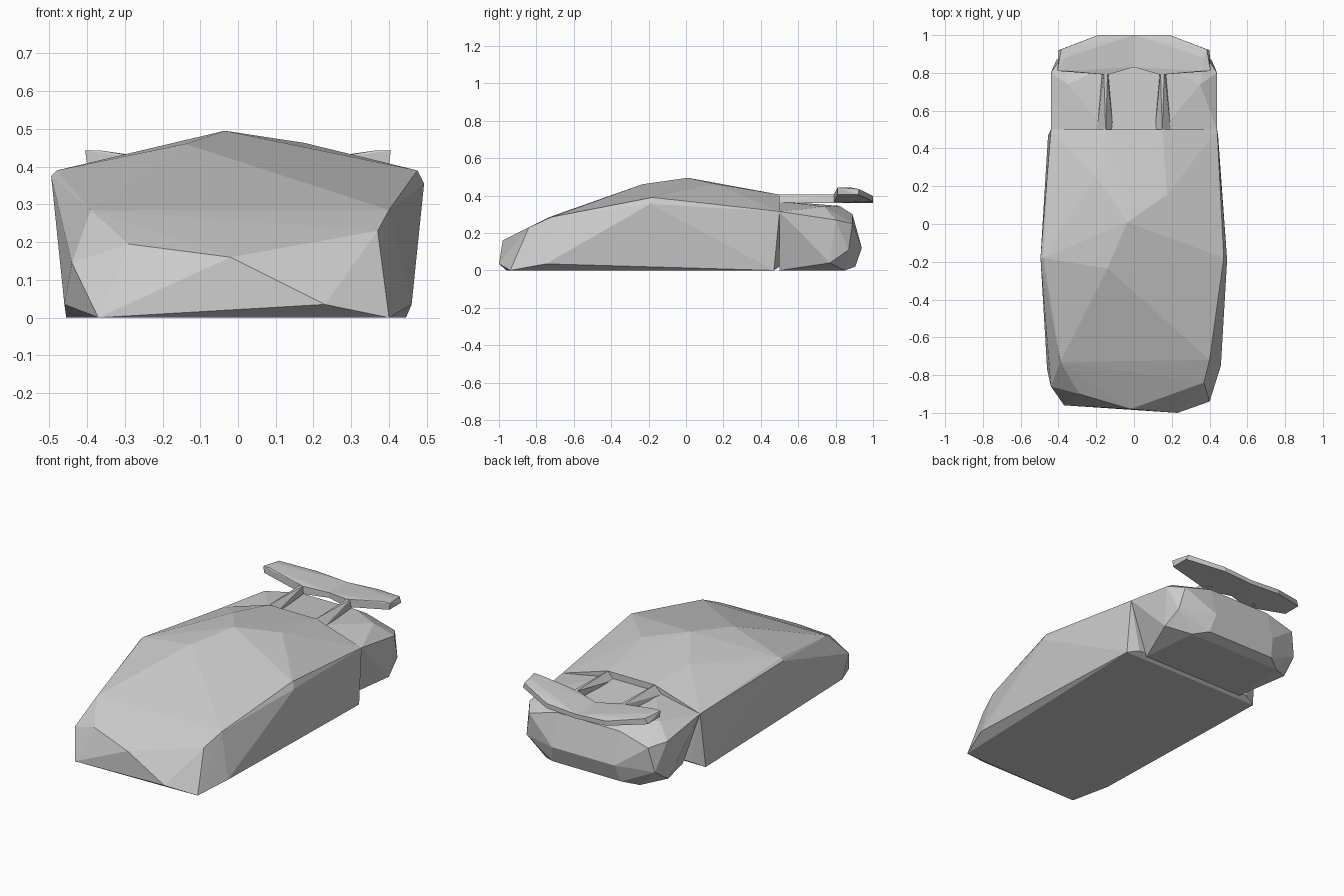
import bpy
import bmesh


def hull(name, points, mirror=False):
    """Faceted solid wrapped around a few guide points."""
    if mirror:
        points = points + [(-x, y, z) for x, y, z in points if x]
    bm = bmesh.new()
    for p in points:
        bm.verts.new(p)
    res = bmesh.ops.convex_hull(bm, input=bm.verts[:])
    junk = {g for g in res["geom_interior"] + res["geom_unused"]
            if isinstance(g, bmesh.types.BMVert)}
    bmesh.ops.delete(bm, geom=list(junk), context='VERTS')
    bmesh.ops.recalc_face_normals(bm, faces=bm.faces[:])
    mesh = bpy.data.meshes.new(name)
    bm.to_mesh(mesh)
    bm.free()
    obj = bpy.data.objects.new(name, mesh)
    bpy.context.collection.objects.link(obj)
    return obj


# Main body: slightly uneven nose, shoulders and roof
nose = [(-0.37, -0.96, 0), (0.40, -0.94, 0), (0.23, -1.0, 0.035),
        (-0.02, -0.98, 0.16), (-0.29, -0.90, 0.195), (0.37, -0.84, 0.23),
        (-0.44, -0.86, 0.145), (-0.39, -0.73, 0.285), (0.40, -0.72, 0.285),
        (-0.46, -0.77, 0.035), (0.46, -0.75, 0.035)]
shoulders = [(-0.495, -0.18, 0.375), (-0.48, -0.18, 0.39),
             (0.493, -0.19, 0.355), (0.475, -0.18, 0.39)]
roof = [(-0.14, -0.235, 0.46), (-0.035, 0.01, 0.495),
        (0.175, 0.155, 0.463), (-0.2, 0.25, 0.445)]
tail = [(-0.455, 0.47, 0), (0.445, 0.47, 0), (-0.44, 0.5, 0.315),
        (0.44, 0.5, 0.315), (-0.15, 0.5, 0.405), (0.15, 0.5, 0.405),
        (-0.38, 0.5, 0.02), (0.38, 0.5, 0.02)]
hull("main_body", nose + shoulders + roof + tail)

# Rounded rear section, undercut beside the body
hull("rear_section", [
    (0.44, 0.5, 0.315), (0.15, 0.5, 0.37), (0.33, 0.5, 0),
    (0.44, 0.80, 0.27), (0.35, 0.74, 0.34), (0.18, 0.82, 0.345),
    (0.425, 0.77, 0.04), (0.41, 0.87, 0.11), (0.38, 0.89, 0.25),
    (0.20, 0.89, 0.30), (0.20, 0.94, 0.12), (0.22, 0.905, 0.02),
    (0.30, 0.85, 0)], mirror=True)

# Wing struts, wide at the body and thin at the wing
for side, label in ((-1, "left"), (1, "right")):
    hull(label + "_wing_strut", [
        (side * x, y, z) for x, y, z in [
            (0.11, 0.49, 0.36), (0.195, 0.49, 0.36), (0.15, 0.49, 0.405),
            (0.14, 0.84, 0.36), (0.165, 0.84, 0.36),
            (0.14, 0.80, 0.405), (0.16, 0.80, 0.405)]])

# Rear wing halves, rising toward the tips
for side, label in ((-1, "left"), (1, "right")):
    hull(label + "_wing_half", [
        (side * x, y, z) for x, y, z in [
            (0, 0.83, 0.36), (0, 0.83, 0.39), (0, 1.0, 0.36), (0, 1.0, 0.385),
            (0.14, 0.79, 0.36), (0.14, 0.79, 0.405),
            (0.19, 1.0, 0.37), (0.19, 1.0, 0.397),
            (0.40, 0.81, 0.405), (0.405, 0.81, 0.443), (0.365, 0.81, 0.443),
            (0.40, 0.92, 0.405), (0.385, 0.925, 0.435), (0.37, 0.88, 0.443)]])
